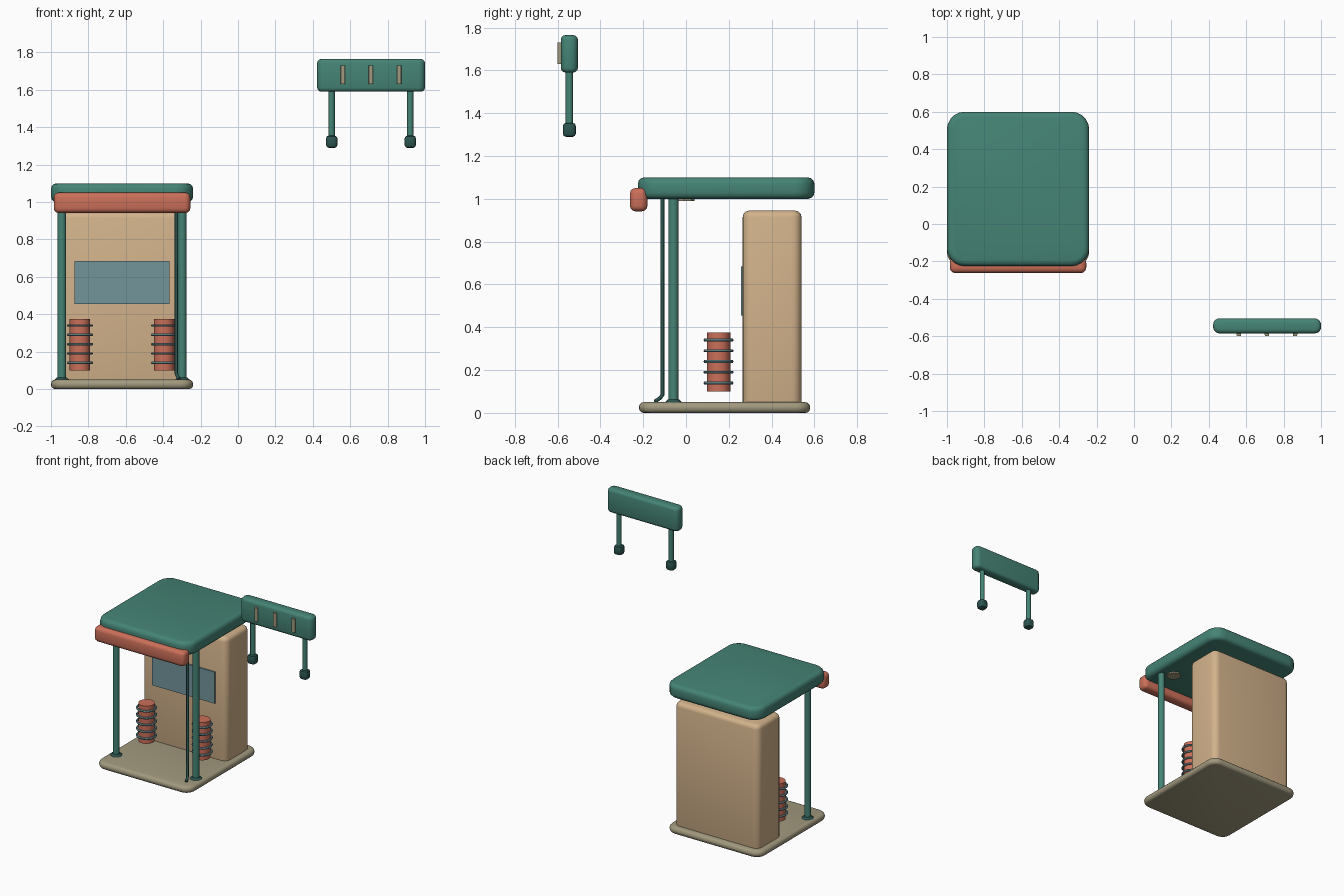
import bpy, bmesh, math
from mathutils import Matrix, Vector

cube = bpy.data.objects.get("Cube")
if cube:
    bpy.data.objects.remove(cube, do_unlink=True)


def material(name, r, g, b):
    m = bpy.data.materials.new(name)
    m.use_nodes = True
    m.diffuse_color = (r, g, b, 1)
    m.node_tree.nodes["Principled BSDF"].inputs["Base Color"].default_value = (r, g, b, 1)
    return m


GREEN = material("sea green paint", .06, .23, .18)
DARK = material("dark green rubber", .025, .09, .08)
TAN = material("tan panel", .65, .45, .26)
CORAL = material("coral paint", .60, .16, .10)
GLASS = material("grey blue", .17, .30, .33)
KHAKI = material("khaki stone", .36, .32, .21)


def finish(name, bm, mat):
    bmesh.ops.recalc_face_normals(bm, faces=bm.faces)
    me = bpy.data.meshes.new(name)
    bm.to_mesh(me)
    bm.free()
    me.materials.append(mat)
    me.shade_smooth()
    me.set_sharp_from_angle(angle=math.radians(35))
    ob = bpy.data.objects.new(name, me)
    bpy.context.collection.objects.link(ob)
    return ob


def slab(name, mat, x, y, z, corner=0, rim=0, steps=3):
    """Box between (min, max) pairs; corner rounds the plan, rim rounds top and bottom."""
    bm = bmesh.new()
    bmesh.ops.create_cube(bm, size=1)
    size = Vector((x[1] - x[0], y[1] - y[0], z[1] - z[0]))
    mid = Vector((sum(x), sum(y), sum(z))) / 2
    bmesh.ops.transform(bm, matrix=Matrix.Translation(mid) @ Matrix.Diagonal(size).to_4x4(), verts=bm.verts)
    if corner:
        uprights = [e for e in bm.edges if abs(e.verts[0].co.z - e.verts[1].co.z) > .001]
        bmesh.ops.bevel(bm, geom=uprights, offset=corner, segments=5, profile=.5, affect='EDGES')
    if rim:
        flat = [e for e in bm.edges if abs(e.verts[0].co.z - e.verts[1].co.z) < .001]
        bmesh.ops.bevel(bm, geom=flat, offset=rim, segments=steps, profile=.5, affect='EDGES')
    return finish(name, bm, mat)


def tube(name, mat, x, y, z, r, r_top=None, sides=16):
    bm = bmesh.new()
    bmesh.ops.create_cone(bm, cap_ends=True, segments=sides, radius1=r,
                          radius2=r if r_top is None else r_top, depth=z[1] - z[0],
                          matrix=Matrix.Translation((x, y, (z[0] + z[1]) / 2)))
    return finish(name, bm, mat)


def ring(name, mat, x, y, z, major, minor, sides=20, section=6):
    bm = bmesh.new()
    loops = []
    for i in range(sides):
        a = math.tau * i / sides
        row = []
        for j in range(section):
            b = math.tau * j / section
            d = major + minor * math.cos(b)
            row.append(bm.verts.new((x + d * math.cos(a), y + d * math.sin(a), z + minor * math.sin(b))))
        loops.append(row)
    for i in range(sides):
        p, q = loops[i], loops[(i + 1) % sides]
        for j in range(section):
            k = (j + 1) % section
            bm.faces.new((p[j], q[j], q[k], p[k]))
    return finish(name, bm, mat)


# Kiosk body
CX = -.62
slab("floor_plinth", KHAKI, (-1, -.24), (-.22, .58), (0, .05), .07, .022)
slab("roof", GREEN, (-1, -.24), (-.225, .6), (1, 1.1), .095, .03)
slab("front_fascia", CORAL, (-.985, -.255), (-.262, -.18), (.942, 1.05), .03, .025)
slab("rear_cabinet", TAN, (-.96, -.28), (.265, .54), (.005, .945), .045, .03)
slab("window", GLASS, (-.873, -.367), (.256, .266), (.455, .685))

# Posts, spring drums and ceiling lamps on both sides
for side, s in (("right", -1), ("left", 1)):
    px = CX + s * .322
    tube(side + "_post", GREEN, px, -.058, (.01, 1.01), .023)
    tube(side + "_post_flange", DARK, px, -.058, (.048, .063), .042, .026)
    dx = CX + s * .225
    tube(side + "_drum", CORAL, dx, .152, (.10, .375), .055)
    for i in range(5):
        ring(f"{side}_drum_ring_{i + 1}", GLASS, dx, .152, .14 + i * .05, .063, .0075)
    tube(side + "_ceiling_lamp", KHAKI, CX + s * .25, -.01, (.99, 1.005), .05, sides=8)

# Hanging hose beside the left post
path = bpy.data.curves.new("hose", 'CURVE')
path.dimensions = '3D'
path.bevel_depth = .009
path.bevel_resolution = 2
path.use_fill_caps = True
points = [(-.33, -.11, 1.01), (-.33, -.11, .085), (-.325, -.12, .07), (-.315, -.145, .053)]
spline = path.splines.new('POLY')
spline.points.add(len(points) - 1)
for p, co in zip(spline.points, points):
    p.co = (*co, 1)
path.materials.append(DARK)
bpy.context.collection.objects.link(bpy.data.objects.new("hose", path))

# Raised sign board with legs, feet and slats
SX, SY = .711, -.545
slab("sign_board", GREEN, (.423, 1), (SY - .04, SY + .04), (1.59, 1.765), .034, .022)
for side, s in (("right", -1), ("left", 1)):
    lx = SX + s * .21
    tube(side + "_sign_leg", GREEN, lx, SY, (1.33, 1.6), .017, sides=12)
    slab(side + "_sign_foot", DARK, (lx - .03, lx + .03), (SY - .03, SY + .03), (1.29, 1.355), .018, .014, 2)
for i in (-1, 0, 1):
    bx = SX + i * .15
    slab(f"sign_slat_{i + 2}", KHAKI, (bx - .012, bx + .012), (SY - .055, SY - .035), (1.63, 1.73), .007)
